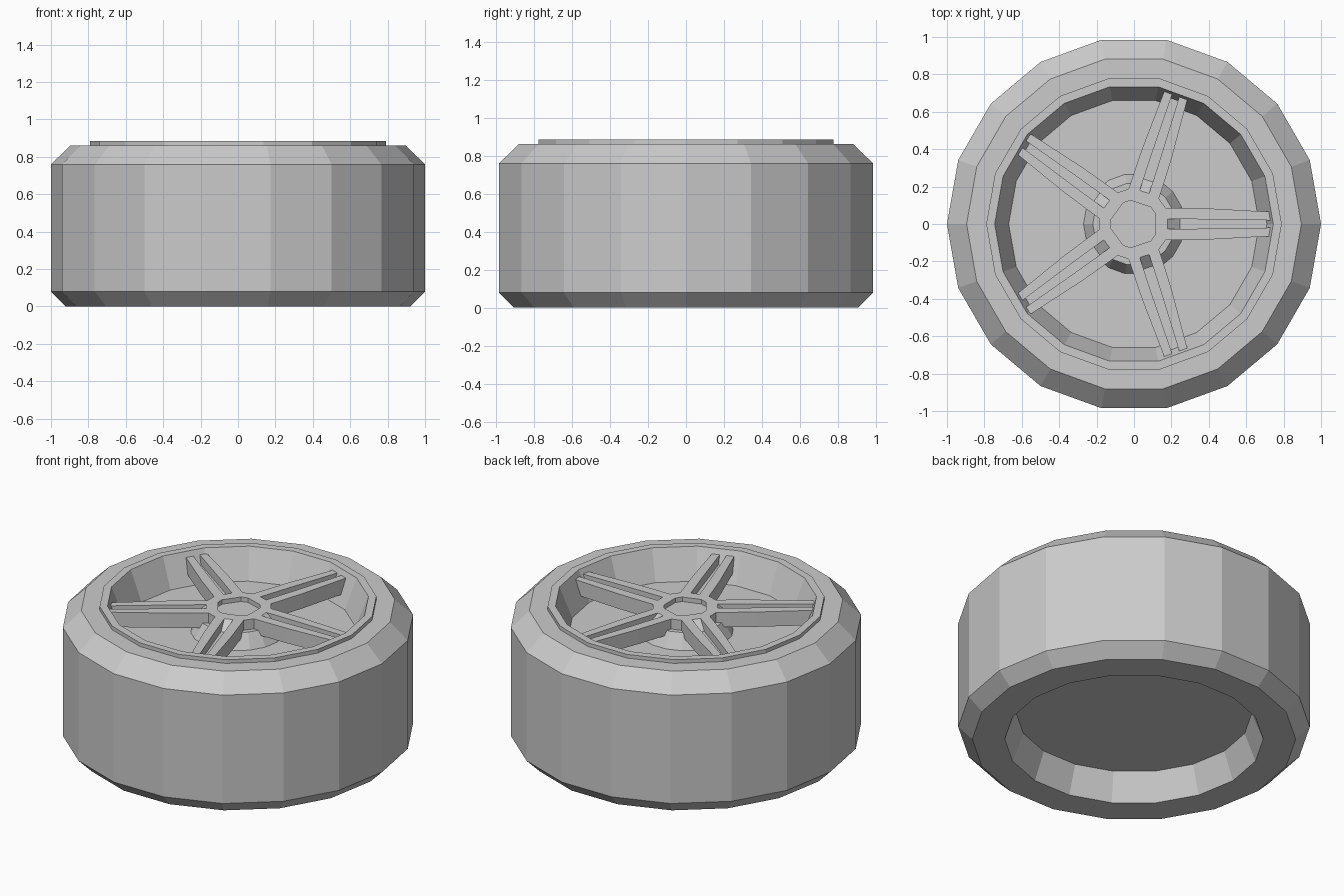
import bpy, bmesh
from math import cos, sin, radians, tau

if "Cube" in bpy.data.objects:
    bpy.data.objects.remove(bpy.data.objects["Cube"])


def finish(name, bm):
    bmesh.ops.remove_doubles(bm, verts=bm.verts, dist=1e-5)
    bmesh.ops.recalc_face_normals(bm, faces=bm.faces)
    me = bpy.data.meshes.new(name)
    bm.to_mesh(me)
    bm.free()
    ob = bpy.data.objects.new(name, me)
    bpy.context.collection.objects.link(ob)
    return ob


def lathe(name, profile, angles, closed=False):
    """Flat-sided revolve of (radius, z) points; open profiles get end caps."""
    bm = bmesh.new()
    n = len(angles)
    rings = [[bm.verts.new((r * cos(a), r * sin(a), z)) for a in angles]
             for r, z in profile]
    pairs = list(zip(rings, rings[1:]))
    if closed:
        pairs.append((rings[-1], rings[0]))
    for lo, hi in pairs:
        for i in range(n):
            j = (i + 1) % n
            bm.faces.new((lo[i], lo[j], hi[j], hi[i]))
    if not closed:
        bm.faces.new(rings[0])
        bm.faces.new(rings[-1])
    return finish(name, bm)


SIDES = [tau * i / 18 for i in range(18)]
TOP, BOT = 0.853, 0.76

# Tyre with raised rim lip, dished front and recessed back
lathe("tyre_and_rim", [
    (0.67, 0.17), (0.735, 0), (0.92, 0), (1, 0.08), (1, 0.76), (0.895, 0.862),
    (0.79, 0.862), (0.79, 0.885), (0.745, 0.885), (0.67, 0.70)], SIDES)

# Hub boss rising from the dish floor
lathe("hub_boss", [(0.27, 0.69), (0.27, 0.70), (0.22, 0.79)], SIDES)

# Hub plate with a central hole, corners lined up with the spokes
corners = [radians(72 * k + d) for k in range(5) for d in (-26.5, 26.5)]
lathe("hub_plate", [(0.127, BOT), (0.19, BOT), (0.19, TOP), (0.127, TOP)],
      corners, closed=True)

# Recessed centre cap
lathe("centre_cap", [(0.135, 0.77), (0.135, 0.825)], corners)


# Spokes: grooved U section swept outwards
def spoke(name, angle):
    bm = bmesh.new()
    # distance, half width, groove half width, groove floor
    stations = [(0.17, 0.085, 0.026, TOP), (0.18, 0.085, 0.026, TOP),
                (0.245, 0.085, 0.026, 0.80), (0.40, 0.083, 0.025, 0.80),
                (0.715, 0.066, 0.02, 0.80), (0.74, 0.064, 0.02, 0.82)]
    rings = []
    for x, w, g, f in stations:
        section = [(-w, BOT), (-w, TOP), (-g, TOP), (-g, f),
                   (g, f), (g, TOP), (w, TOP), (w, BOT)]
        rings.append([bm.verts.new((x, y, z)) for y, z in section])
    for a, b in zip(rings, rings[1:]):
        for i in range(8):
            j = (i + 1) % 8
            bm.faces.new((a[i], a[j], b[j], b[i]))
    bm.faces.new(rings[-1])
    bmesh.ops.dissolve_degenerate(bm, edges=bm.edges, dist=1e-5)
    finish(name, bm).rotation_euler.z = angle


for k in range(5):
    spoke(f"spoke_{k + 1}", radians(72 * k))
